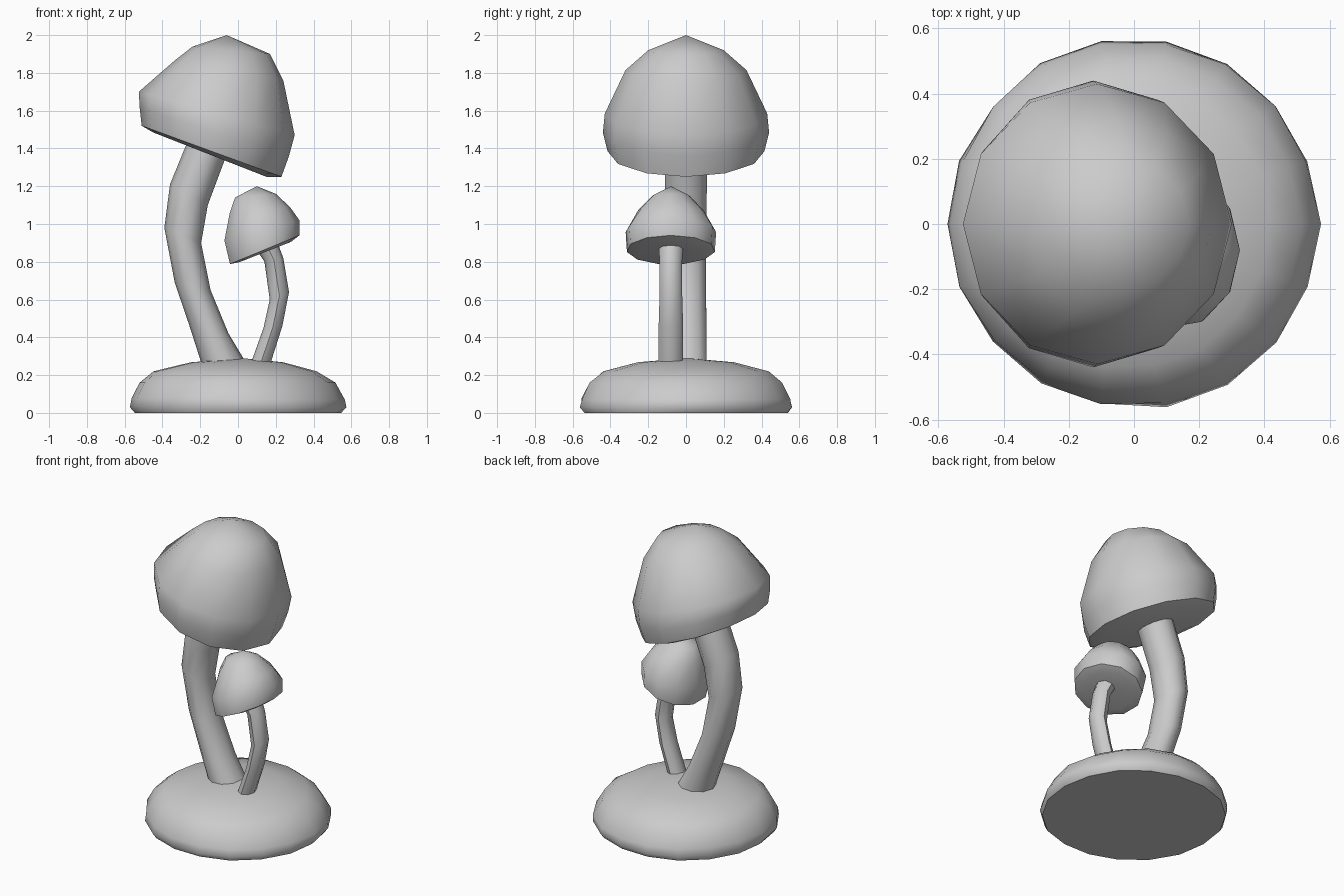
import bpy, bmesh, math, random
from mathutils import Vector

if "Cube" in bpy.data.objects:
    bpy.data.objects.remove(bpy.data.objects["Cube"])

random.seed(4)


def loft(name, rings, sides, yc=0.0, start=None, end=None, jitter=0.0, angle=50):
    """Skin tilted elliptical rings given as (left x, left z, right x, right z, half depth)."""
    bm = bmesh.new()
    loops = []
    for lx, lz, rx, rz, hy in rings:
        c = Vector(((lx + rx) / 2, yc, (lz + rz) / 2))
        u = Vector(((rx - lx) / 2, 0, (rz - lz) / 2))
        loop = []
        for i in range(sides):
            a = 2 * math.pi * i / sides
            k = 1 + random.uniform(-jitter, jitter)
            loop.append(bm.verts.new(c + k * (u * math.cos(a) + Vector((0, hy * math.sin(a), 0)))))
        loops.append(loop)
    for a, b in zip(loops, loops[1:]):
        for i in range(sides):
            j = (i + 1) % sides
            bm.faces.new((a[i], a[j], b[j], b[i]))
    for loop, tip in ((loops[0], start), (loops[-1], end)):
        if tip:
            v = bm.verts.new((tip[0], yc, tip[1]))
            for i in range(sides):
                bm.faces.new((loop[i], loop[(i + 1) % sides], v))
        else:
            bm.faces.new(loop)
    bmesh.ops.recalc_face_normals(bm, faces=bm.faces)
    mesh = bpy.data.meshes.new(name)
    bm.to_mesh(mesh)
    bm.free()
    ob = bpy.data.objects.new(name, mesh)
    bpy.context.collection.objects.link(ob)
    bpy.ops.object.select_all(action='DESELECT')
    ob.select_set(True)
    bpy.context.view_layer.objects.active = ob
    bpy.ops.object.shade_smooth_by_angle(angle=math.radians(angle))
    return ob


# Ground mound
loft("mound", [(-.55, 0, .55, 0, .55), (-.57, .03, .57, .03, .565), (-.565, .08, .56, .07, .56),
               (-.52, .16, .51, .16, .515), (-.45, .22, .42, .22, .44), (-.25, .268, .24, .268, .26)],
     18, end=(.02, .29), jitter=.012)

# Large mushroom
loft("large_stem", [(-.18, .22, .07, .22, .115), (-.26, .47, -.05, .42, .115),
                    (-.335, .69, -.145, .65, .11), (-.39, .98, -.195, .9, .11),
                    (-.36, 1.21, -.16, 1.1, .115), (-.27, 1.43, -.07, 1.34, .12)], 10)
loft("large_cap", [(-.45, 1.485, .15, 1.25, .35), (-.51, 1.52, .23, 1.25, .415),
                   (-.52, 1.61, .27, 1.36, .44), (-.525, 1.7, .3, 1.47, .43),
                   (-.33, 1.87, .24, 1.76, .32), (-.24, 1.94, .17, 1.9, .2)],
     12, start=(-.18, 1.39), end=(-.06, 2.0))

# Small mushroom
loft("small_stem", [(.06, .24, .165, .24, .065), (.135, .45, .235, .46, .065),
                    (.168, .6, .27, .64, .06), (.14, .8, .24, .82, .06),
                    (.1, .86, .21, .9, .065)], 8, yc=-.08)
loft("small_cap", [(0, .795, .28, .905, .18), (-.05, .785, .325, .94, .235),
                   (-.08, .91, .325, 1.02, .242), (-.05, 1.06, .275, 1.09, .175),
                   (-.02, 1.14, .2, 1.16, .1)],
     11, yc=-.08, start=(.15, .87), end=(.1, 1.2))
